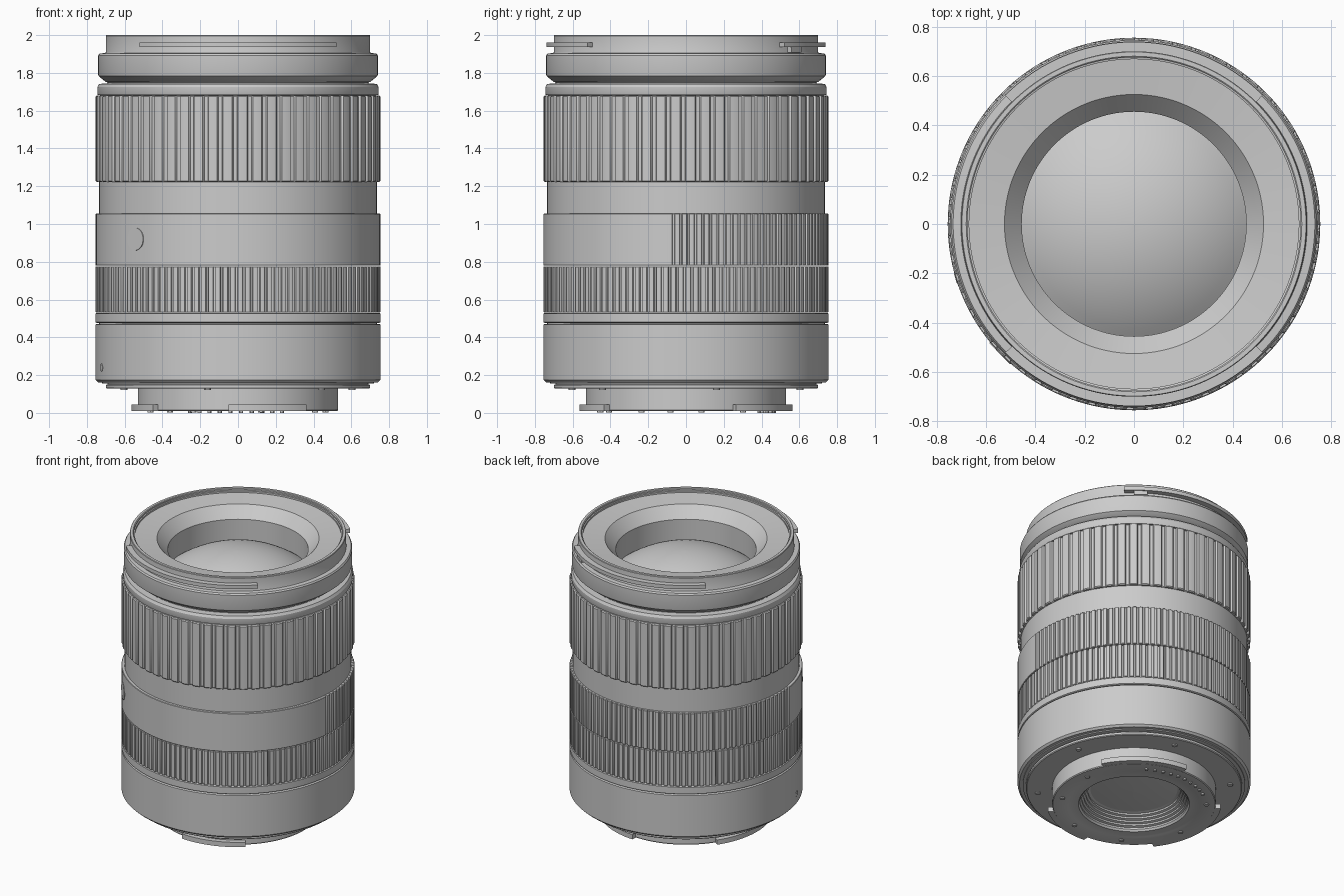
import bpy, bmesh
from math import sin, cos, radians, asin, pi

if "Cube" in bpy.data.objects:
    bpy.data.objects.remove(bpy.data.objects["Cube"])


def finish(name, bm, angle=30):
    bmesh.ops.remove_doubles(bm, verts=bm.verts, dist=1e-5)
    bmesh.ops.recalc_face_normals(bm, faces=bm.faces)
    me = bpy.data.meshes.new(name)
    bm.to_mesh(me)
    bm.free()
    ob = bpy.data.objects.new(name, me)
    bpy.context.collection.objects.link(ob)
    bpy.ops.object.select_all(action='DESELECT')
    ob.select_set(True)
    bpy.context.view_layer.objects.active = ob
    bpy.ops.object.shade_smooth_by_angle(angle=radians(angle))
    return ob


def skin(bm, rows, loop):
    """Join rows of points with quads; loop closes each row."""
    vs = [[bm.verts.new(p) for p in row] for row in rows]
    n = len(rows[0])
    for a, b in zip(vs, vs[1:]):
        for i in range(n if loop else n - 1):
            j = (i + 1) % n
            bm.faces.new((a[i], a[j], b[j], b[i]))
    return vs


def polar(r, deg, z):
    return (r * cos(radians(deg)), r * sin(radians(deg)), z)


def lathe(name, profile, n=144):
    bm = bmesh.new()
    skin(bm, [[polar(r, 360 * i / n, z) for i in range(n)] for r, z in profile], True)
    return finish(name, bm)


def grip(name, outline, z0, z1, rin, bevel=0.006):
    """Ring with a fluted outline given as (degrees, radius)."""
    bm = bmesh.new()
    levels = [(None, z0), (bevel, z0), (0, z0 + bevel), (0, z1 - bevel), (bevel, z1), (None, z1)]
    skin(bm, [[polar(rin if d is None else r - d, a, z) for a, r in outline]
              for d, z in levels], True)
    return finish(name, bm, 25)


def flutes(start, count, pitch, hi, lo):
    return [(start + (i + f) * pitch, r) for i in range(count)
            for f, r in ((0, hi), (0.3, hi + 0.002), (0.6, hi), (0.68, lo), (0.92, lo))]


def arc_block(name, r0, r1, z0, z1, a0, a1):
    n = max(2, int((a1 - a0) / 3))
    bm = bmesh.new()
    rows = [[polar(r, a0 + (a1 - a0) * i / n, z) for r, z in
             ((r0, z0), (r1, z0), (r1, z1), (r0, z1))] for i in range(n + 1)]
    vs = skin(bm, rows, True)
    bm.faces.new(vs[0])
    bm.faces.new(vs[-1])
    return finish(name, bm)


def studs(name, r, z, radius, depth, angles):
    """Small discs standing on a rear face."""
    bm = bmesh.new()
    for a in angles:
        x, y, _ = polar(r, a, 0)
        res = bmesh.ops.create_cone(bm, cap_ends=True, segments=12, radius1=radius,
                                    radius2=radius, depth=depth)
        bmesh.ops.translate(bm, verts=res['verts'], vec=(x, y, z))
    return finish(name, bm)


# Rear mount: outer tube, rear face, stepped throat
throat = [(0.36, 0.012)]
for i in range(5):
    r, z = 0.35 - i * 0.013, 0.025 + i * 0.019
    throat += [(r, z), (r, z + 0.012), (r + 0.004, z + 0.014)]
lathe("rear_mount", [(0.53, 0.13), (0.53, 0.016), (0.525, 0.01), (0.43, 0.01), (0.425, 0.012)]
      + throat + [(0.28, 0.12)])
lathe("rear_glass", [(0.285, 0.12), (0.2, 0.112), (0.1, 0.107), (0.001, 0.105)])
for i, (a0, a1) in enumerate(((28, 87), (146, 217), (265, 310))):
    arc_block(f"mount_tab_{i + 1}", 0.5, 0.565, 0.011, 0.045, a0, a1)
studs("contact_pins", 0.465, 0.008, 0.011, 0.016, [60 + 7 * i for i in range(10)])
studs("mount_screws", 0.47, 0.009, 0.016, 0.012, [10, 140, 190, 240, 285, 330])
studs("plate_screws", 0.625, 0.125, 0.018, 0.01, [15 + 60 * i for i in range(6)])

# Rear plate and rear barrel
lathe("rear_plate", [(0.52, 0.128), (0.695, 0.128), (0.70, 0.133), (0.70, 0.148),
                     (0.69, 0.15), (0.69, 0.155), (0.72, 0.155), (0.72, 0.168)])
lathe("rear_barrel", [(0.70, 0.162), (0.742, 0.162), (0.755, 0.175), (0.755, 0.468),
                      (0.75, 0.471), (0.735, 0.471), (0.735, 0.477), (0.75, 0.477),
                      (0.755, 0.48), (0.755, 0.527), (0.735, 0.53)])

# Focus ring with fine ribs
grip("focus_ring", flutes(0, 120, 3, 0.753, 0.743), 0.532, 0.775, 0.73, 0.003)

# Middle barrel: ribbed over the back half, plain at the front
mid = flutes(-7.5, 65, 3, 0.753, 0.743) + [(187.5 + 3 * i, 0.755) for i in range(56)]
grip("middle_barrel", mid, 0.779, 1.055, 0.72, 0.003)

# Button on the front-left of the middle barrel, and the alignment dot
for name, deg, z, rad, out in (("side_button", 224, 0.92, 0.065, 0.757),
                               ("alignment_dot", 197, 0.24, 0.022, 0.757)):
    bm = bmesh.new()
    bmesh.ops.create_cone(bm, cap_ends=True, segments=32, radius1=rad, radius2=rad * 0.92, depth=0.03)
    ob = finish(name, bm)
    ob.rotation_euler = (0, pi / 2, radians(deg))
    ob.location = polar(out - 0.015, deg, z)

# Neck, zoom ring with broad ribs, front collar
lathe("neck", [(0.72, 1.05), (0.735, 1.055), (0.735, 1.222), (0.72, 1.222)])
grip("zoom_ring", flutes(0, 60, 6, 0.753, 0.741), 1.222, 1.68, 0.72)
lathe("front_collar", [(0.72, 1.68), (0.742, 1.683), (0.745, 1.69), (0.745, 1.725),
                       (0.735, 1.742), (0.69, 1.744), (0.69, 1.755)])

# Front barrel with hood mount, filter rim and inner face cone
lathe("front_barrel", [(0.69, 1.75), (0.70, 1.752), (0.738, 1.783), (0.74, 1.79), (0.74, 1.893),
                       (0.733, 1.903), (0.702, 1.905), (0.70, 1.91), (0.70, 1.996), (0.697, 2.0),
                       (0.68, 2.0), (0.675, 1.996), (0.675, 1.986), (0.668, 1.984),
                       (0.668, 1.972), (0.525, 1.957), (0.455, 1.88), (0.455, 1.72)])
for name, mid_a in (("hood_tab_front", 270), ("hood_tab_back", 90)):
    arc_block(name, 0.69, 0.738, 1.936, 1.962, mid_a - 45, mid_a + 45)
arc_block("hood_stop", 0.69, 0.73, 1.908, 1.936, 50, 57)

# Domed front glass: spherical cap
R = (0.455 ** 2 + 0.15 ** 2) / 0.3
edge = asin(0.455 / R)
lathe("front_glass", [(max(R * sin(edge * t / 12), 0.001), 1.87 - R + R * cos(edge * t / 12))
                      for t in range(12, -1, -1)])
